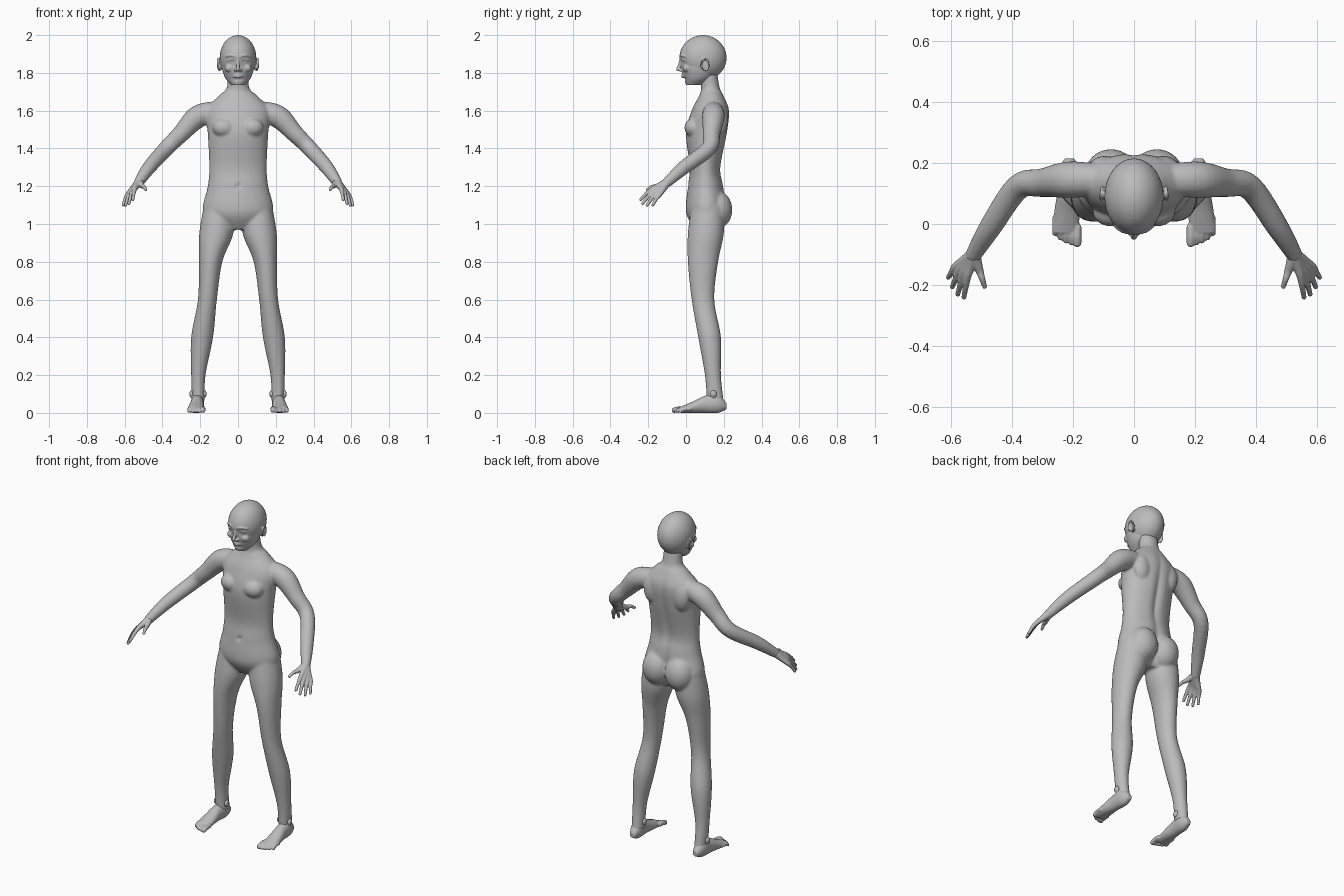
import bpy, bmesh, math
from mathutils import Vector, Matrix

cube = bpy.data.objects.get("Cube")
if cube:
    bpy.data.objects.remove(cube)

grey = bpy.data.materials.new("plain grey")
grey.use_nodes = True
tone = (0.5, 0.5, 0.5, 1)
grey.diffuse_color = tone
grey.node_tree.nodes["Principled BSDF"].inputs["Base Color"].default_value = tone


def smooth_rows(rows, steps=6):
    """Catmull-Rom interpolation through rows of numbers."""
    result = []
    last = len(rows) - 1
    for i in range(last):
        before, start, end, after = (rows[max(0, min(last, i + k))] for k in (-1, 0, 1, 2))
        for step in range(steps):
            t = step / steps
            row = []
            for p, q, r, s in zip(before, start, end, after):
                tangent_in, tangent_out = (r - p) / 2, (s - q) / 2
                ease = t * t * (3 - 2 * t)
                row.append(q + (r - q) * ease + tangent_in * t * (1 - t) ** 2
                           - tangent_out * t * t * (1 - t))
            result.append(row)
    return result + [list(rows[-1])]


def skin(bm, rings):
    """Join rings of points into a closed surface."""
    loops = [[bm.verts.new(point) for point in ring] for ring in rings]
    sides = len(loops[0])
    for lower, upper in zip(loops, loops[1:]):
        for i in range(sides):
            j = (i + 1) % sides
            bm.faces.new((lower[i], lower[j], upper[j], upper[i]))
    bm.faces.new(reversed(loops[0]))
    bm.faces.new(loops[-1])
    return [vert for loop in loops for vert in loop]


def loft(bm, rows, upright=True, sides=48):
    """Rows: position on the axis, low edge, high edge, half width, optional centre x."""
    rings = []
    for along, low, high, half, *centre in smooth_rows(rows):
        ring = []
        for i in range(sides):
            angle = math.tau * i / sides
            x = sum(centre) + half * math.cos(angle)
            across = (low + high) / 2 + (high - low) / 2 * math.sin(angle)
            ring.append((x, across, along) if upright else (x, along, across))
        rings.append(ring)
    return skin(bm, rings)


def blob(bm, centre, radii):
    """Ellipsoid form."""
    matrix = Matrix.Translation(centre) @ Matrix.Diagonal((*radii, 1))
    made = bmesh.ops.create_uvsphere(bm, u_segments=32, v_segments=24, radius=1, matrix=matrix)
    return made["verts"]


def tube(bm, points, sides=20):
    """Round limb through points (x, y, z, radius) with rounded ends."""
    path = smooth_rows(points)
    rings = []
    for i, (*centre, radius) in enumerate(path):
        ahead = Vector(path[min(i + 1, len(path) - 1)][:3])
        behind = Vector(path[max(i - 1, 0)][:3])
        turn = (ahead - behind).to_track_quat("Z", "Y")
        ring = []
        for k in range(sides):
            angle = math.tau * k / sides
            offset = Vector((math.cos(angle), math.sin(angle), 0)) * radius
            ring.append(Vector(centre) + turn @ offset)
        rings.append(ring)
    skin(bm, rings)
    for *centre, radius in (points[0], points[-1]):
        blob(bm, centre, (radius, radius, radius))


def arch(bm, centre, half, bend, drop, radius, slant=0):
    """Small curved ridge on the face, falling back and down at its ends."""
    x, y, z = centre
    tube(bm, [(x + half * k, y + slant * k + bend * k * k, z - drop * k * k,
               radius * (1 - abs(k) / 3)) for k in (-1, -.5, 0, .5, 1)])


def dent(verts, spot, spread, depth, front):
    """Push the front or back surface in around a mirrored spot."""
    for vert in verts:
        if (vert.co.y < .06) if front else (vert.co.y > .14):
            across = (abs(vert.co.x) - spot[0]) / spread[0]
            upward = (vert.co.z - spot[1]) / spread[1]
            push = depth * math.exp(-across ** 2 - upward ** 2)
            vert.co.y += push if front else -push


def mirror_copy(bm):
    """Duplicate everything built so far to the other side."""
    everything = bm.verts[:] + bm.edges[:] + bm.faces[:]
    copies = bmesh.ops.duplicate(bm, geom=everything)["geom"]
    for item in copies:
        if isinstance(item, bmesh.types.BMVert):
            item.co.x *= -1


def finish(bm, name, voxel, rounds):
    """Fuse overlapping forms into one smooth skin."""
    bmesh.ops.recalc_face_normals(bm, faces=bm.faces)
    mesh = bpy.data.meshes.new(name)
    bm.to_mesh(mesh)
    bm.free()
    mesh.materials.append(grey)
    mesh.polygons.foreach_set("use_smooth", [True] * len(mesh.polygons))
    figure_part = bpy.data.objects.new(name, mesh)
    bpy.context.collection.objects.link(figure_part)
    fuse = figure_part.modifiers.new("fuse", "REMESH")
    fuse.mode = "VOXEL"
    fuse.voxel_size = voxel
    fuse.use_smooth_shade = True
    relax = figure_part.modifiers.new("relax", "SMOOTH")
    relax.factor = .5
    relax.iterations = rounds


# Body: leg, arm, buttock, chest and shoulder blade on one side, then the torso
bm = bmesh.new()
loft(bm, [(1.1, .03, .2, .08, .1), (.95, .01, .2, .09, .115), (.8, .01, .17, .062, .145),
          (.6, .03, .15, .05, .162), (.4, .065, .185, .058, .19), (.2, .1, .185, .038, .21),
          (.06, .11, .2, .034, .21)])
tube(bm, [(.1, .145, 1.6, .05), (.21, .145, 1.57, .06), (.3, .135, 1.48, .047),
          (.38, .12, 1.4, .042), (.47, -.01, 1.3, .037), (.525, -.1, 1.22, .027)])
blob(bm, (.075, .165, 1.075), (.085, .08, .1))
blob(bm, (.075, .04, 1.51), (.06, .048, .05))
blob(bm, (.095, .18, 1.55), (.055, .043, .085))
mirror_copy(bm)
torso = loft(bm, [(.97, .05, .17, .09), (1.06, 0, .22, .185), (1.2, .01, .2, .16),
                  (1.3, .02, .185, .152), (1.48, 0, .22, .16), (1.6, .03, .23, .17),
                  (1.68, .07, .2, .1), (1.72, .08, .18, .06), (1.8, .07, .165, .055)])
spine, cleft, navel = (0, 1.4), (0, 1.06), (0, 1.2)
dent(torso, spine, (.02, .2), .016, front=False)
dent(torso, cleft, (.03, .09), .04, front=False)
dent(torso, navel, (.012, .012), .012, front=True)
finish(bm, "body", .007, 6)

# Head: ears, eyes, brows, cheeks and nostrils mirrored, then skull, nose and lips
bm = bmesh.new()
blob(bm, (.094, .1, 1.84), (.01, .018, .03))
rim = [math.pi * i / 6 for i in range(-2, 8)]
tube(bm, [(.1 + .008 * math.sin(a / 2 + .5), .1 + .019 * math.cos(a),
           1.84 + .032 * math.sin(a), .005) for a in rim])
blob(bm, (.036, -.004, 1.86), (.015, .013, .011))
arch(bm, (.037, -.018, 1.872), .02, .002, .007, .005, slant=.008)
arch(bm, (.038, -.021, 1.893), .025, .003, .006, .008, slant=.012)
blob(bm, (.045, .004, 1.825), (.026, .022, .022))
blob(bm, (.012, -.028, 1.814), (.009, .011, .008))
mirror_copy(bm)
skull = blob(bm, (0, .09, 1.88), (.097, .125, .12))
skull += loft(bm, [(1.735, 0, .08, .035), (1.77, -.01, .14, .066), (1.82, -.024, .17, .084),
                   (1.87, -.025, .18, .088)])
eye_socket, chin_fold = (.036, 1.86), (0, 1.766)
dent(skull, eye_socket, (.02, .015), .014, front=True)
dent(skull, chin_fold, (.03, .007), .006, front=True)
tube(bm, [(0, -.024, 1.875, .008), (0, -.034, 1.845, .008), (0, -.041, 1.82, .011)])
arch(bm, (0, -.018, 1.79), .027, .012, .006, .006)
arch(bm, (0, -.017, 1.779), .024, .01, -.005, .007)
finish(bm, "head", .0035, 3)

# Hands: fingers fan from index to little and run back to the wrist, forming the palm
bm = bmesh.new()
wrist = Vector((.525, -.1, 1.22))
digits = [(Vector((.505, -.155, 1.2)), Vector((.489, -.205, 1.182)))]
for i in range(4):
    knuckle = Vector((.545, -.17, 1.19)).lerp(Vector((.585, -.14, 1.155)), i / 3)
    tip = Vector((.557, -.24, 1.13)).lerp(Vector((.608, -.175, 1.1)), i / 3)
    longer = 1.2 if i in (1, 2) else 1
    digits.append((knuckle, knuckle + (tip - knuckle) * longer))
for knuckle, tip in digits:
    palm = wrist.lerp(knuckle, .55)
    bend = knuckle.lerp(tip, .5) + Vector((0, 0, .006))
    tube(bm, [(*wrist, .023), (*palm, .017), (*knuckle, .013), (*bend, .01), (*tip, .008)])
mirror_copy(bm)
finish(bm, "hands", .0035, 2)

# Feet: lofted heel to ball, with a row of shrinking toes and ankle bones
bm = bmesh.new()
loft(bm, [(.215, .02, .05, .016), (.17, 0, .1, .034), (.1, 0, .09, .035), (.04, 0, .062, .041),
          (-.03, 0, .032, .044)], upright=False)
for vert in bm.verts:
    vert.co.x += .222 - vert.co.y / 20
for toe in range(5):
    x = .186 + .018 * toe
    reach = .002 * toe * toe - .062
    size = .01 if toe else .014
    tube(bm, [(x, reach + .05, .022, size), (x, reach + .02, .02, size), (x, reach, size, size)])
for x in (.178, .246):
    blob(bm, (x, .145, .1), (.012, .018, .02))
mirror_copy(bm)
finish(bm, "feet", .004, 2)
